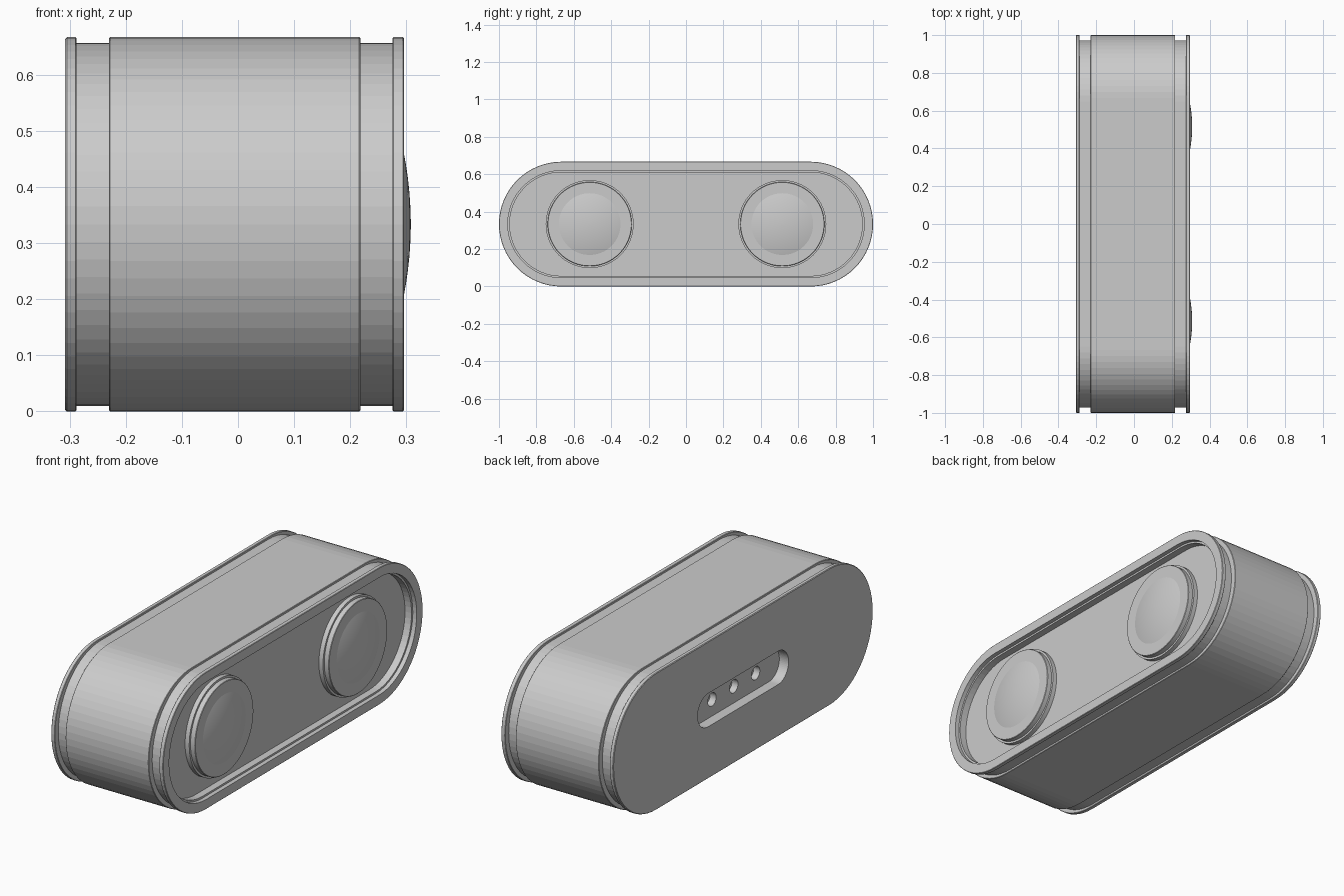
import bpy, bmesh, math

if "Cube" in bpy.data.objects:
    bpy.data.objects.remove(bpy.data.objects["Cube"])

ZC = 0.3335   # height of the centre line
SEG = 32      # facets per half-round end


def outline(x, hy, hz, cy):
    """Stadium in the YZ plane (a circle when hy == hz)."""
    pts = []
    for side in (1, -1):
        for i in range(SEG + 1):
            a = -math.pi / 2 + math.pi * i / SEG
            pts.append((x, cy + side * (hy - hz + hz * math.cos(a)),
                        ZC + side * hz * math.sin(a)))
    return pts


def loft(name, rings, cy=0.0, smooth=None):
    """Skin a row of (x, half width, half height) outlines and cap both ends."""
    bm = bmesh.new()
    loops = [[bm.verts.new(p) for p in outline(*r, cy)] for r in rings]
    n = len(loops[0])
    for a, b in zip(loops, loops[1:]):
        for i in range(n):
            j = (i + 1) % n
            bm.faces.new((a[i], a[j], b[j], b[i]))
    bm.faces.new(loops[0][::-1])
    bm.faces.new(loops[-1])
    bmesh.ops.remove_doubles(bm, verts=bm.verts, dist=1e-5)
    bmesh.ops.recalc_face_normals(bm, faces=bm.faces)
    mesh = bpy.data.meshes.new(name)
    bm.to_mesh(mesh)
    bm.free()
    ob = bpy.data.objects.new(name, mesh)
    bpy.context.collection.objects.link(ob)
    if smooth:
        bpy.ops.object.select_all(action='DESELECT')
        ob.select_set(True)
        bpy.context.view_layer.objects.active = ob
        bpy.ops.object.shade_smooth_by_angle(angle=math.radians(smooth))
    return ob


# Case: rear slot, rear flange, groove, main shell, groove, front bezel, recess
H = ZC
case = loft("case", [
    (-0.258, 0.35, 0.081), (-0.308, 0.35, 0.081),
    (-0.308, 0.997, H - 0.003), (-0.305, 1.0, H), (-0.290, 1.0, H),
    (-0.288, 0.998, H - 0.002), (-0.288, 0.972, H - 0.01),
    (-0.230, 0.972, H - 0.01), (-0.230, 0.998, H - 0.002),
    (-0.228, 1.0, H), (0.216, 1.0, H), (0.218, 0.998, H - 0.002),
    (0.218, 0.972, H - 0.01), (0.275, 0.972, H - 0.01),
    (0.275, 0.998, H - 0.002), (0.277, 1.0, H), (0.294, 1.0, H),
    (0.296, 0.998, H - 0.002), (0.296, 0.953, 0.286),
    (0.275, 0.953, 0.286), (0.275, 0.943, 0.277), (0.24, 0.943, 0.277),
])

# Three round sockets in the rear slot
for k in (-1, 0, 1):
    cutter = loft("socket_cutter", [(-0.28, 0.032, 0.032), (-0.225, 0.032, 0.032)],
                  cy=0.168 * k)
    cutter.hide_render = True
    cutter.hide_set(True)
    mod = case.modifiers.new("socket", 'BOOLEAN')
    mod.operation = 'DIFFERENCE'
    mod.solver = 'EXACT'
    mod.object = cutter

# Pair of stepped lens mounts with shallow domes
dome = [(0.283, 0.166)]
for i in range(9):
    r = 0.165 * math.cos(math.pi / 2 * i / 9)
    dome.append((0.308 - 0.021 * (r / 0.165) ** 2, r))
dome.append((0.308, 0.004))
for name, cy in (("left", -0.515), ("right", 0.515)):
    loft(name + "_lens_mount", [
        (0.238, 0.235, 0.235), (0.262, 0.235, 0.235), (0.262, 0.225, 0.225),
        (0.285, 0.225, 0.225), (0.287, 0.223, 0.223)], cy, 30)
    loft(name + "_lens", [(x, r, r) for x, r in dome], cy, 40)
